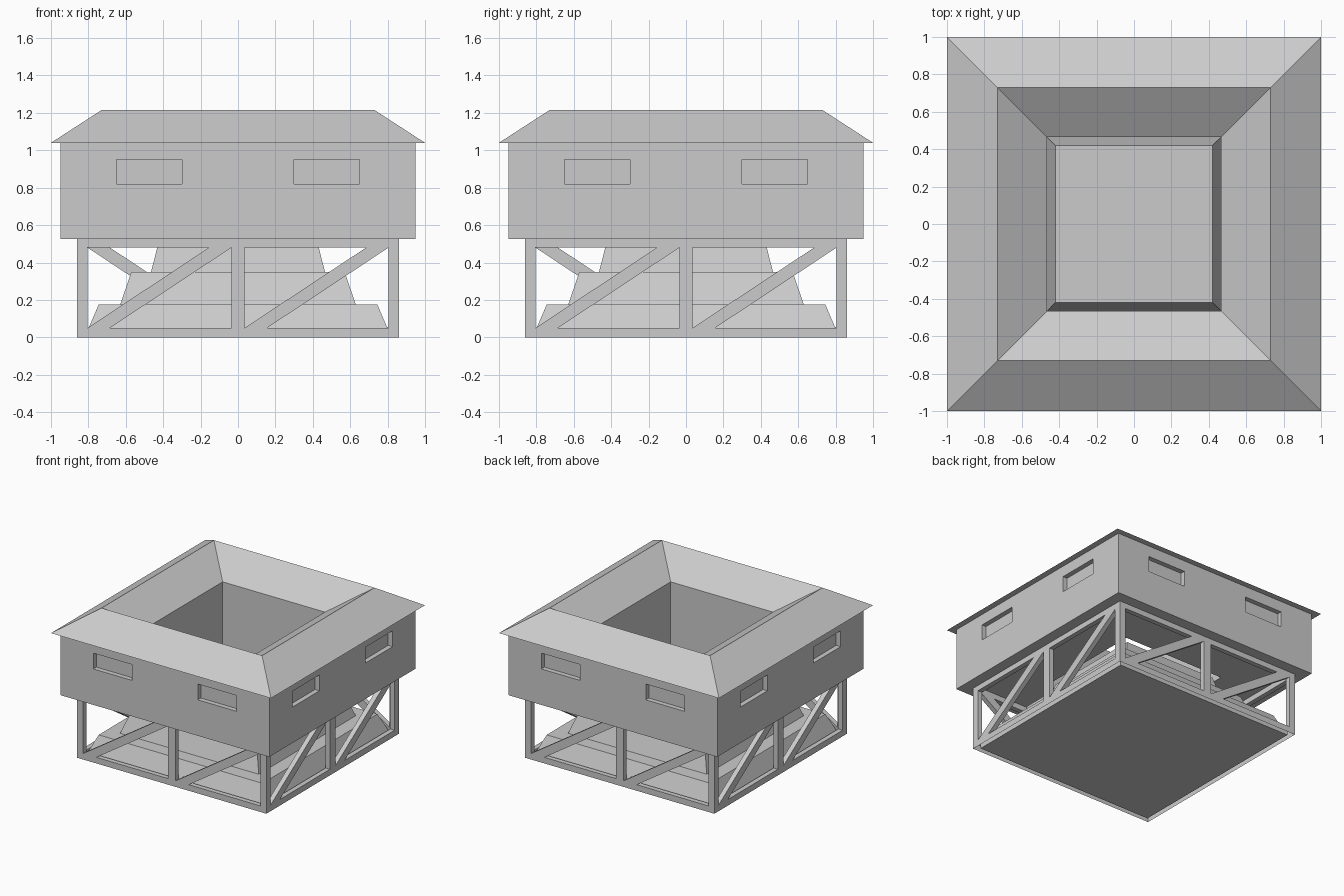
import bpy, bmesh
from math import pi
from mathutils import Matrix, Vector

if "Cube" in bpy.data.objects:
    bpy.data.objects.remove(bpy.data.objects["Cube"])


def finish(bm, name):
    bmesh.ops.recalc_face_normals(bm, faces=bm.faces[:])
    mesh = bpy.data.meshes.new(name)
    bm.to_mesh(mesh)
    bm.free()
    ob = bpy.data.objects.new(name, mesh)
    bpy.context.collection.objects.link(ob)
    return ob


def square_loft(name, profile, ring=False):
    """Sweep (half width, z) points around a square; ring closes the profile, else both ends are capped."""
    bm = bmesh.new()
    loops = [[bm.verts.new((sx * h, sy * h, z)) for sx, sy in ((-1, -1), (1, -1), (1, 1), (-1, 1))]
             for h, z in profile]
    pairs = list(zip(loops, loops[1:]))
    if ring:
        pairs.append((loops[-1], loops[0]))
    else:
        bm.faces.new(loops[0])
        bm.faces.new(loops[-1])
    for a, b in pairs:
        for i in range(4):
            j = (i + 1) % 4
            bm.faces.new((a[i], a[j], b[j], b[i]))
    return finish(bm, name)


# Stepped core filling the inside of the base
square_loft("stepped_core", [(0.82, 0), (0.745, 0.175), (0.63, 0.175), (0.57, 0.35),
                             (0.465, 0.35), (0.42, 0.525)])

# Overhanging gallery with hipped ring roof and open centre
gallery = square_loft("gallery_and_roof", [(0.465, 0.525), (0.95, 0.525), (0.95, 1.04),
                                           (1.0, 1.04), (0.73, 1.215), (0.465, 1.045)], ring=True)

# Recessed window slots, two per side
bm = bmesh.new()
for k in range(4):
    for x in (-0.475, 0.475):
        bmesh.ops.create_cube(bm, size=1, matrix=Matrix.Rotation(k * pi / 2, 4, 'Z')
                              @ Matrix.Translation((x, -0.95, 0.885))
                              @ Matrix.Diagonal((0.35, 0.08, 0.13, 1)))
cutter = finish(bm, "window_cutter")
cutter.hide_render = True
cutter.hide_viewport = True
cutter.display_type = 'WIRE'
mod = gallery.modifiers.new("windows", 'BOOLEAN')
mod.operation = 'DIFFERENCE'
mod.object = cutter
mod.solver = 'EXACT'

# Truss panels: flat outline with four triangular openings, mitred at the corners
OUT, INN, BOT, TOP = 0.86, 0.82, 0.05, 0.48
outlines = [[(-OUT, 0), (OUT, 0), (OUT, 0.525), (-OUT, 0.525)]]
for left, right in ((-0.805, -0.035), (0.035, 0.805)):
    outlines.append([(left, BOT), (left, TOP), (right - 0.12, TOP)])
    outlines.append([(left + 0.12, BOT), (right, BOT), (right, TOP)])

for k, side in enumerate(("front", "right", "back", "left")):
    bm = bmesh.new()
    for pts in outlines:
        vs = [bm.verts.new((x, -OUT, z)) for x, z in pts]
        for i, v in enumerate(vs):
            bm.edges.new((v, vs[(i + 1) % len(vs)]))
    bmesh.ops.triangle_fill(bm, edges=bm.edges[:], use_beauty=True, normal=Vector((0, -1, 0)))
    geo = bmesh.ops.extrude_face_region(bm, geom=bm.faces[:], use_keep_orig=True)["geom"]
    for v in (g for g in geo if isinstance(g, bmesh.types.BMVert)):
        v.co.y = -INN
        if abs(v.co.x) > INN:
            v.co.x *= INN / OUT
    # The mitre faces are hidden inside the corner posts
    hidden = [f for f in bm.faces if all(abs(v.co.x) > INN - 0.001 for v in f.verts)]
    bmesh.ops.delete(bm, geom=hidden, context='FACES_ONLY')
    bmesh.ops.rotate(bm, verts=bm.verts[:], matrix=Matrix.Rotation(k * pi / 2, 3, 'Z'))
    finish(bm, side + "_truss")
